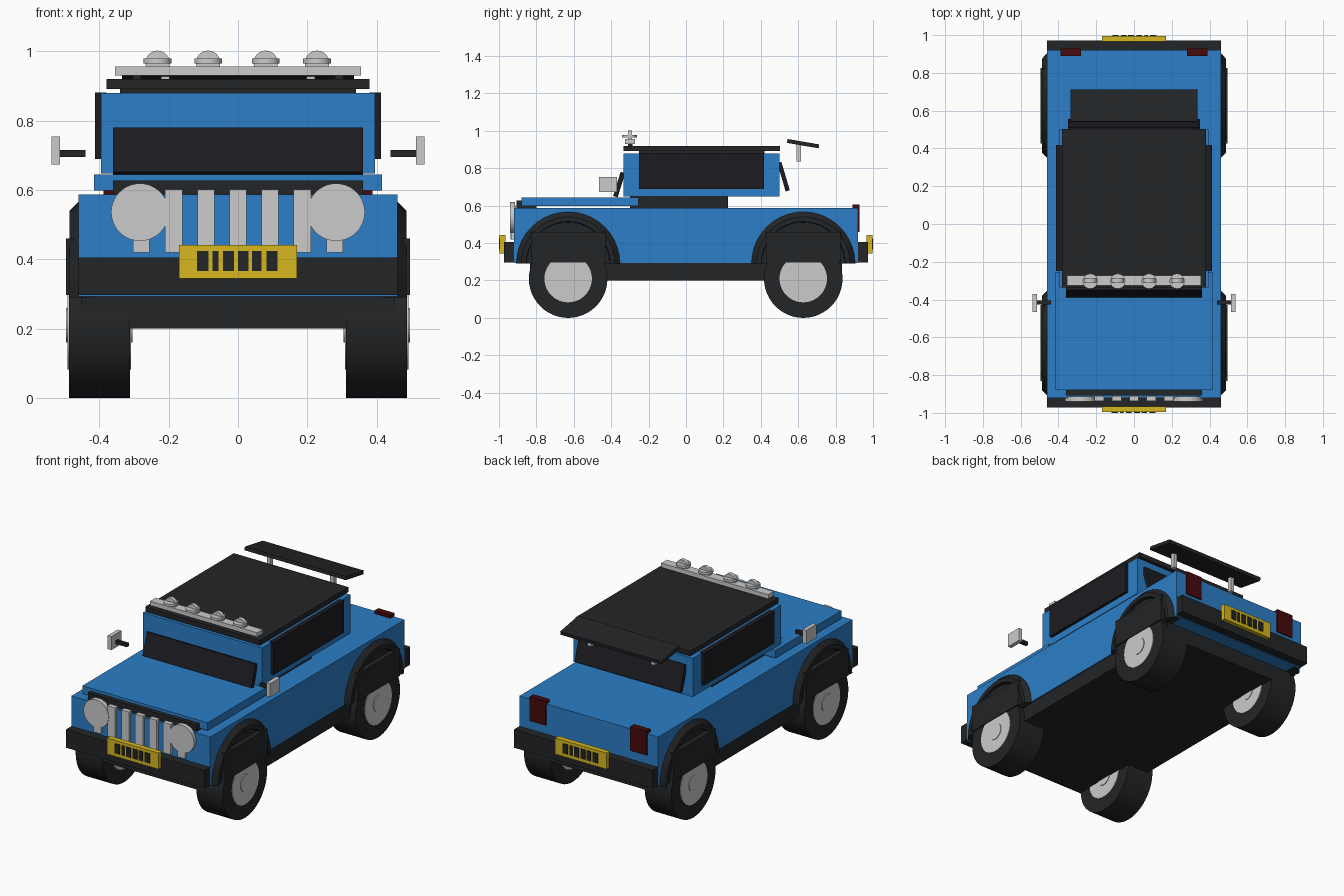
import bpy, bmesh
from math import pi, sin, cos
from mathutils import Matrix

if "Cube" in bpy.data.objects:
    bpy.data.objects.remove(bpy.data.objects["Cube"])


def material(name, rgb):
    m = bpy.data.materials.new(name)
    m.diffuse_color = (*rgb, 1)
    m.use_nodes = True
    m.node_tree.nodes["Principled BSDF"].inputs["Base Color"].default_value = m.diffuse_color
    return m


BLUE = material("blue_paint", (0.025, 0.21, 0.57))
BLACK = material("black_rubber", (0.017, 0.018, 0.02))
GLASS = material("dark_glass", (0.012, 0.011, 0.015))
YELLOW = material("yellow", (0.68, 0.48, 0.014))
RED = material("dark_red", (0.06, 0.003, 0.004))


def finish(name, bm, mat):
    bmesh.ops.recalc_face_normals(bm, faces=bm.faces)
    me = bpy.data.meshes.new(name)
    bm.to_mesh(me)
    bm.free()
    ob = bpy.data.objects.new(name, me)
    bpy.context.collection.objects.link(ob)
    if mat:
        me.materials.append(mat)
    return ob


def box(name, x, y, z, mat=None, tilt=0):
    """Box from (min, max) ranges, optionally tilted about its own x axis."""
    bm = bmesh.new()
    bmesh.ops.create_cube(bm, size=1)
    mid = [(r[0] + r[1]) / 2 for r in (x, y, z)]
    size = [r[1] - r[0] for r in (x, y, z)]
    bm.transform(Matrix.Translation(mid) @ Matrix.Rotation(tilt, 4, 'X') @ Matrix.Diagonal((*size, 1)))
    return finish(name, bm, mat)


def smooth(ob):
    bpy.ops.object.select_all(action='DESELECT')
    ob.select_set(True)
    bpy.context.view_layer.objects.active = ob
    bpy.ops.object.shade_smooth_by_angle(angle=0.6)


def disc(name, centre, r, depth, axis, mat=None, n=40):
    bm = bmesh.new()
    bmesh.ops.create_cone(bm, cap_ends=True, segments=n, radius1=r, radius2=r, depth=depth)
    rot = {'X': Matrix.Rotation(pi / 2, 4, 'Y'), 'Y': Matrix.Rotation(pi / 2, 4, 'X'), 'Z': Matrix()}[axis]
    bm.transform(Matrix.Translation(centre) @ rot)
    smooth(finish(name, bm, mat))


def arch(name, side, y, z, profile, mat, n=20):
    """Half ring: (x, radius) profile swept over 180 degrees about the x axis."""
    bm = bmesh.new()
    rings = [[bm.verts.new((side * px, y + r * cos(pi * i / n), z + r * sin(pi * i / n)))
              for px, r in profile] for i in range(n + 1)]
    k = len(profile)
    for a, b in zip(rings, rings[1:]):
        for j in range(k):
            bm.faces.new((a[j], a[(j + 1) % k], b[(j + 1) % k], b[j]))
    bm.faces.new(rings[0])
    bm.faces.new(rings[-1])
    smooth(finish(name, bm, mat))


# Main body, chassis and hood
box("body", (-.46, .46), (-.92, .92), (.293, .587), BLUE)
box("chassis", (-.453, .453), (-.835, .835), (.2, .293), BLACK)
box("hood", (-.415, .415), (-.88, -.255), (.598, .645), BLUE)
box("grille_top", (-.36, .36), (-.907, -.8), (.58, .628), BLACK)
box("cabin_base", (-.33, .33), (-.3, .225), (.58, .65), BLACK)

# Cabin with roof and windows
box("cabin", (-.395, .395), (-.335, .5), (.648, .88), BLUE)
box("roof", (-.38, .38), (-.335, .503), (.891, .92), BLACK)
box("roof_spacer", (-.34, .34), (-.25, .42), (.875, .895), BLACK)
box("windshield", (-.36, .36), (-.37, -.345), (.645, .78), GLASS, -.3)
box("rear_window", (-.35, .35), (.51, .533), (.676, .834), GLASS, .29)

# Rear spoiler
box("spoiler", (-.335, .335), (.54, .712), (.921, .942), BLACK, -.17)

# Roof light bar with lamps
box("light_bar", (-.355, .355), (-.325, -.272), (.93, .956))
for x in (-.232, -.086, .08, .228):
    disc("roof_lamp", (x, -.3, .967), .035, .022, 'Y')
    disc("roof_lamp_ring", (x, -.303, .972), .04, .014, 'Z')

# Mirrored details
for s in (-1, 1):
    def span(a, b):
        return tuple(sorted((s * a, s * b)))

    box("side_window", span(.38, .412), (-.25, .417), (.69, .882), GLASS)
    box("mirror_arm", span(.44, .516), (-.425, -.405), (.695, .715), BLACK)
    box("mirror", span(.514, .538), (-.465, -.37), (.673, .754))
    box("spoiler_post", span(.198, .222), (.59, .615), (.835, .935))
    box("light_bar_foot", span(.28, .305), (-.31, -.285), (.915, .935), BLACK)
    disc("headlight", (s * .283, -.927, .536), .083, .026, 'Y')
    box("headlight_stalk", span(.255, .303), (-.935, -.91), (.42, .48))
    box("tail_light", span(.28, .388), (.89, .928), (.46, .605), RED)

    # Wheels, arches and wheel boxes
    for y in (-.63, .627):
        disc("wheel", (s * .4, y, .21), .21, .176, 'X', BLACK, 48)
        disc("wheel_disc", (s * .4, y, .21), .127, .184, 'X')
        disc("wheel_cap", (s * .4, y, .21), .05, .192, 'X')
        arch("wheel_arch", s, y, .29, [(.42, .28), (.46, .277), (.486, .25), (.486, .225), (.42, .215)], BLACK)
        arch("arch_liner", s, y, .29, [(.42, .22), (.468, .22), (.468, .02), (.42, .02)], BLACK)
        box("wheel_box", span(.31, .496), (y - .2, y + .2), (.297, .46), BLACK)

# Grille bars
for i in range(-2, 3):
    x = i * .0925
    box("grille_bar", (x - .025, x + .025), (-.937, -.91), (.42, .602))

# Bumpers and plates with plain dark bars, front and rear
marks = [(-.118, -.085), (-.073, -.056), (-.043, -.012), (0, .031), (.04, .068), (.082, .114)]
for s in (-1, 1):
    def along(a, b):
        return tuple(sorted((s * a, s * b)))

    box("bumper", (-.46, .46), along(.91, .972), (.297, .406), BLACK)
    box("plate", (-.17, .17), along(.965, .996), (.345, .442), YELLOW)
    for a, b in marks:
        box("plate_mark", tuple(sorted((-s * a, -s * b))), along(.98, 1.0), (.366, .424), BLACK)
